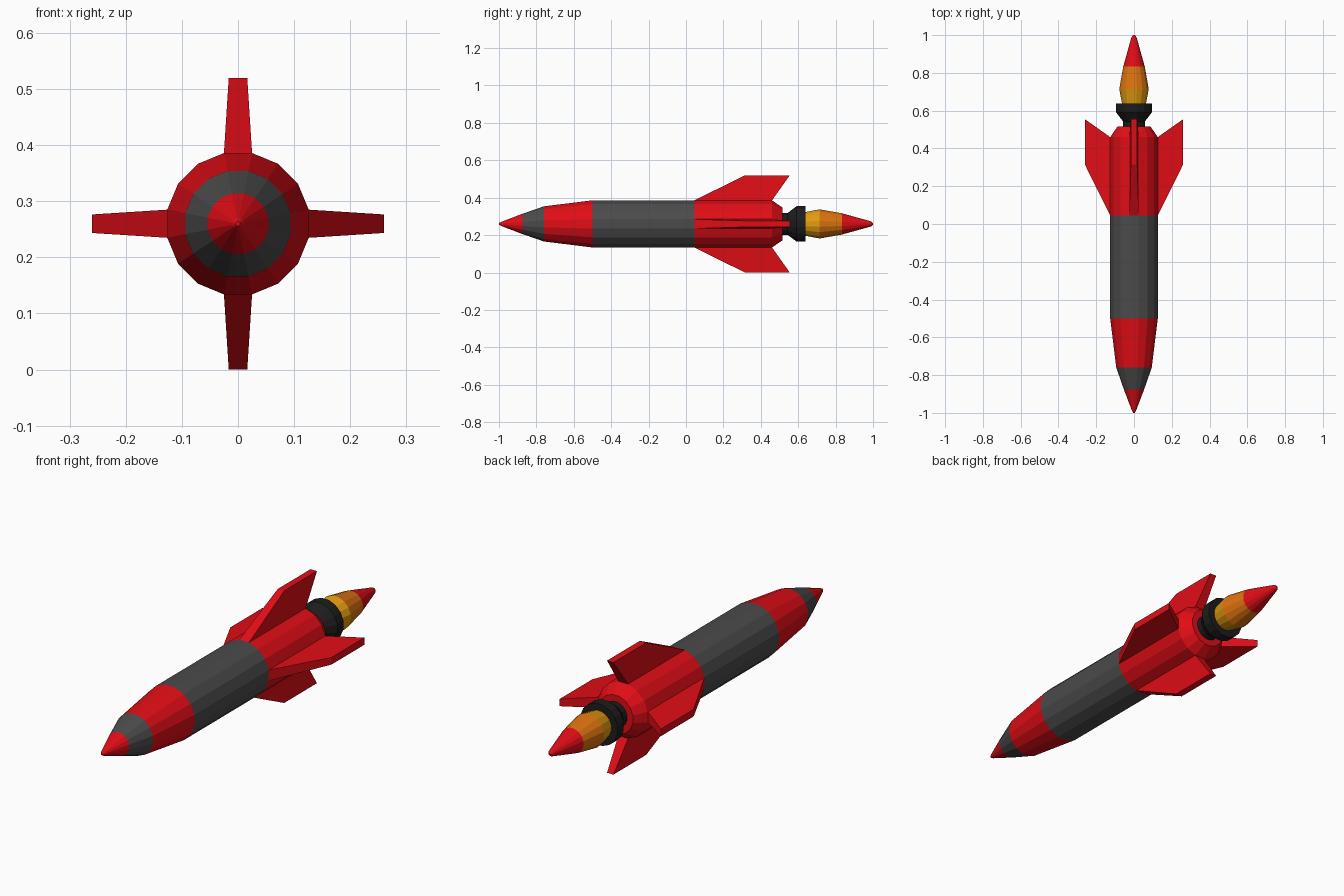
import bpy, bmesh, math
from mathutils import Vector

if "Cube" in bpy.data.objects:
    bpy.data.objects.remove(bpy.data.objects["Cube"])

SIDES = 16
AXIS_Z = 0.26


def material(name, rgb):
    m = bpy.data.materials.new(name)
    m.diffuse_color = (*rgb, 1)
    m.use_nodes = True
    m.node_tree.nodes["Principled BSDF"].inputs["Base Color"].default_value = m.diffuse_color
    return m


RED = material("red", (0.75, 0.004, 0.008))
GREY = material("dark_grey", (0.07, 0.07, 0.07))
BLACK = material("black", (0.012, 0.012, 0.012))
YELLOW = material("yellow", (0.75, 0.33, 0.005))
ORANGE = material("orange", (0.72, 0.17, 0.005))


def lathe(profile, bands):
    """Revolve (y, flat-to-flat half width) rings about the y axis; bands = material index per segment."""
    bm = bmesh.new()
    rings = []
    for y, apothem in profile:
        r = apothem / math.cos(math.pi / SIDES)
        angles = [(k + 0.5) * math.tau / SIDES for k in range(SIDES)]
        rings.append([bm.verts.new((r * math.cos(a), y, AXIS_Z + r * math.sin(a))) for a in angles])
    grid = []
    for a, b, mat in zip(rings, rings[1:], bands):
        row = []
        for k in range(SIDES):
            n = (k + 1) % SIDES
            f = bm.faces.new((a[k], a[n], b[n], b[k]))
            f.material_index = mat
            row.append(f)
        grid.append(row)
    bm.faces.new(rings[0]).material_index = bands[0]
    bm.faces.new(rings[-1]).material_index = bands[-1]
    return bm, grid


def finish(name, bm, mats):
    bmesh.ops.recalc_face_normals(bm, faces=bm.faces)
    me = bpy.data.meshes.new(name)
    bm.to_mesh(me)
    bm.free()
    for m in mats:
        me.materials.append(m)
    ob = bpy.data.objects.new(name, me)
    bpy.context.collection.objects.link(ob)
    return ob


# Fuselage: nose cone, striped body and tapered tail
body, grid = lathe(
    [(-1.0, 0.004), (-0.988, 0.011), (-0.875, 0.054), (-0.76, 0.094), (-0.5, 0.126),
     (0.045, 0.126), (0.46, 0.126), (0.515, 0.088)],
    [0, 0, 1, 0, 1, 0, 0])

# Four fins extruded from the body panels and swept back
bmesh.ops.recalc_face_normals(body, faces=body.faces)
panels = [grid[5][k] for k in range(3, SIDES, 4)]
for f in bmesh.ops.extrude_discrete_faces(body, faces=panels)["faces"]:
    mid = f.calc_center_median()
    out = Vector((mid.x, 0, mid.z - AXIS_Z)).normalized()
    side = Vector((out.z, 0, -out.x))
    for v in f.verts:
        s = math.copysign(0.0165, (v.co - mid).dot(side))
        y = 0.315 if v.co.y < mid.y else 0.555
        v.co = Vector((0, y, AXIS_Z)) + out * 0.26 + side * s
finish("fuselage_with_fins", body, [RED, GREY])

# Engine nozzle
nozzle, _ = lathe(
    [(0.505, 0.058), (0.543, 0.058), (0.585, 0.09), (0.592, 0.095), (0.638, 0.095)],
    [0] * 4)
finish("engine_nozzle", nozzle, [BLACK])

# Exhaust flame
flame, _ = lathe(
    [(0.63, 0.062), (0.714, 0.078), (0.833, 0.057), (0.97, 0.019), (0.99, 0.013), (1.0, 0.004)],
    [0, 1, 2, 2, 2])
finish("exhaust_flame", flame, [YELLOW, ORANGE, RED])
